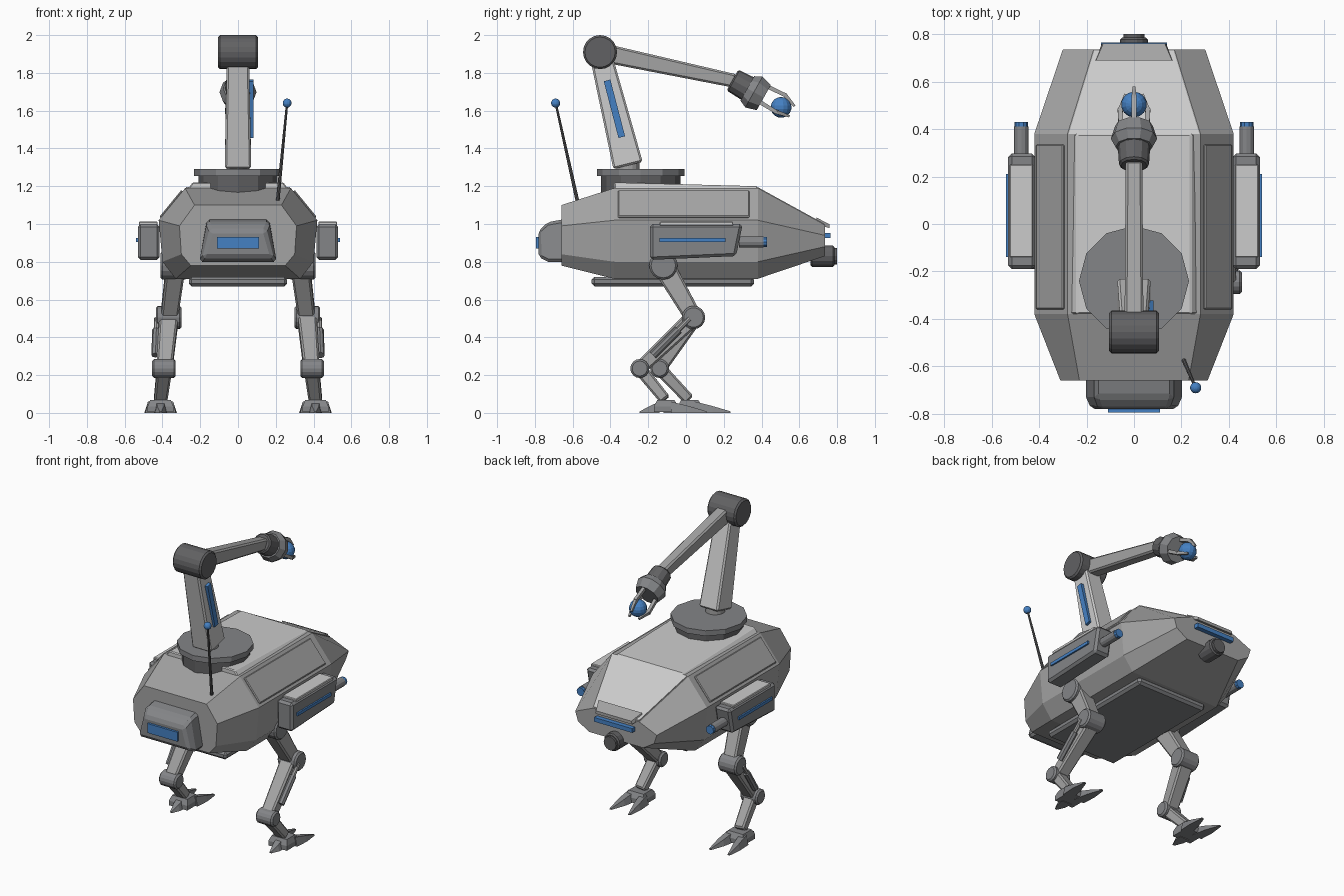
import bpy, bmesh
from math import sin, cos, pi
from mathutils import Vector as V

if "Cube" in bpy.data.objects:
    bpy.data.objects.remove(bpy.data.objects["Cube"])


def material(name, *rgb):
    m = bpy.data.materials.new(name)
    m.diffuse_color = (*rgb, 1)
    m.use_nodes = True
    m.node_tree.nodes["Principled BSDF"].inputs["Base Color"].default_value = m.diffuse_color
    return m


blue = material("blue", 0.06, 0.22, 0.55)
light = material("light_grey", .60, .60, .60)
grey = material("grey", .37, .37, .37)
steel = material("steel", .23, .235, .245)
dark = material("dark_grey", .12, .12, .125)


def loft(name, rings, bevel=0, mat=grey):
    """Skin a row of equal-length point rings and cap both ends."""
    bm = bmesh.new()
    vs = [[bm.verts.new(p) for p in r] for r in rings]
    n = len(rings[0])
    for a, b in zip(vs, vs[1:]):
        for i in range(n):
            bm.faces.new((a[i], a[(i + 1) % n], b[(i + 1) % n], b[i]))
    bm.faces.new(vs[0])
    bm.faces.new(vs[-1])
    bmesh.ops.recalc_face_normals(bm, faces=bm.faces)
    me = bpy.data.meshes.new(name)
    bm.to_mesh(me)
    bm.free()
    me.materials.append(mat)
    ob = bpy.data.objects.new(name, me)
    bpy.context.collection.objects.link(ob)
    if bevel:
        m = ob.modifiers.new("bevel", "BEVEL")
        m.width, m.segments = bevel, 1
        m.limit_method = "ANGLE"
    return ob


def frame(p, q):
    d = (V(q) - V(p)).normalized()
    ref = V((0, 1, 0)) if abs(d.x) > 0.9 else V((1, 0, 0))
    u = (ref - d * ref.dot(d)).normalized()
    return u, d.cross(u)


def beam(name, p, q, size0, size1, bevel=0.01, mat=grey):
    """Tapered bar; sizes are half extents (along x, across)."""
    u, v = frame(p, q)
    ring = lambda c, s: [V(c) + u * s[0] * a + v * s[1] * b
                         for a, b in ((-1, -1), (1, -1), (1, 1), (-1, 1))]
    return loft(name, [ring(p, size0), ring(q, size1)], bevel, mat)


def rod(name, p, q, r0, r1=None, n=16, bevel=0, mat=grey):
    u, v = frame(p, q)
    ring = lambda c, r: [V(c) + (u * cos(2 * pi * i / n) + v * sin(2 * pi * i / n)) * r
                         for i in range(n)]
    return loft(name, [ring(p, r0), ring(q, r0 if r1 is None else r1)], bevel, mat)


def box(name, lo, hi, bevel=0, mat=grey):
    (a, b, c), (d, e, f) = lo, hi
    return loft(name, [[(a, y, c), (d, y, c), (d, y, f), (a, y, f)] for y in (b, e)], bevel, mat)


def sym(y, half):
    """Ring mirrored across x from half-profile points (x, z)."""
    return [(x, y, z) for x, z in half] + [(-x, y, z) for x, z in reversed(half)]


def ball(name, c, r):
    me = bpy.data.meshes.new(name)
    bm = bmesh.new()
    bmesh.ops.create_uvsphere(bm, u_segments=14, v_segments=9, radius=r)
    bm.to_mesh(me)
    bm.free()
    me.materials.append(blue)
    ob = bpy.data.objects.new(name, me)
    ob.location = c
    bpy.context.collection.objects.link(ob)


# faceted hull with lighter plates on back and head
mid = [(.28, 1.19), (.42, 1.02), (.40, .80), (.33, .71)]
loft("hull", [sym(-.66, [(.23, 1.10), (.31, .99), (.30, .84), (.25, .78)]),
              sym(-.38, mid), sym(.38, mid),
              sym(.735, [(.17, .995), (.30, .94), (.28, .88), (.20, .83)])])
loft("back_plate", [sym(-.38, [(.24, 1.22), (.27, 1.18)]),
                    sym(.38, [(.24, 1.2), (.27, 1.17)])], .006, light)
loft("head_plate", [sym(.38, [(.275, 1.195), (.275, 1.17)]),
                    sym(.73, [(.167, 1.003), (.167, .98)])], 0, light)
box("belly_plate", (-.26, -.5, .67), (.26, .36, .72), .015, steel)

# end box with light
loft("end_box", [sym(-.62, [(.165, 1.03), (.205, .80)]),
                 sym(-.73, [(.165, 1.01), (.205, .80)]),
                 sym(-.78, [(.145, .965), (.185, .825)])], .015, steel)
box("end_light", (-.11, -.795, .87), (.11, -.765, .932), 0, blue)

# brow, visor and nose sensor
loft("brow", [sym(.69, [(.16, 1.035), (.165, 1.0)]), sym(.76, [(.13, .998), (.135, .978)])])
box("visor", (-.14, .70, .925), (.14, .765, .953), 0, blue)
rod("sensor_barrel", (0, .66, .83), (0, .785, .83), .058, .058, 14, .008, dark)
rod("sensor_lens", (0, .78, .83), (0, .80, .83), .045, .045, 14, 0, dark)

# turret ring
rod("turret_neck", (0, -.24, 1.16), (0, -.24, 1.26), .21, .21, 12, 0, dark)
rod("turret_flange", (0, -.24, 1.255), (0, -.24, 1.29), .232, .232, 12, 0, steel)

# arm
elbow = (0, -.455, 1.91)
beam("upper_arm", (0, -.307, 1.31), elbow, (.07, .08), (.058, .058), .01, light)
rod("arm_foot", (0, -.307, 1.28), (0, -.307, 1.34), .06)
beam("arm_light", (.068, -.34, 1.46), (.068, -.418, 1.76), (.014, .018), (.014, .018), 0, blue)
rod("elbow", (-.105, *elbow[1:]), (.105, *elbow[1:]), .09, .09, 20, .01, dark)
beam("forearm", elbow, (0, .26, 1.757), (.04, .05), (.035, .036))

# wrist, gripper and held ball
start, d = V((0, .246, 1.762)), V((0, .872, -.49))
n = V((0, .49, .872))
at = lambda t: start + d * t
rod("wrist_collar", at(0), at(.12), .063, .07, 12, .008, dark)
rod("gripper_palm_back", at(.09), at(.13), .078, .098, 10, 0, steel)
rod("gripper_palm", at(.13), at(.19), .098, .08, 10, 0, steel)
ball("gripper_ball", at(.295), .055)
for k in range(3):
    a = 2 * pi * k / 3
    o = n * cos(a) + V((1, 0, 0)) * sin(a)
    beam("finger", at(.17) + o * .06, at(.29) + o * .068, (.011, .011), (.01, .01), 0)
    beam("fingertip", at(.28) + o * .068, at(.355) + o * .04, (.011, .011), (.006, .006), 0)

# antenna
rod("antenna", (.208, -.57, 1.10), (.26, -.69, 1.64), .010, .006, 8, 0, dark)
ball("antenna_tip", (.26, -.69, 1.64), .024)

for s in (1, -1):
    # shoulder panel
    loft("shoulder_panel", [[(s * x, y, z) for x, z in
         ((.30, 1.18), (.415, 1.04), (.40, 1.02), (.28, 1.16))] for y in (-.36, .335)], .005)

    # side pod
    side = [(-.19, .81), (-.19, 1.0), (.30, 1.0), (.265, .83)]
    loft("side_pod", [[(s * x, y, z) for y, z in side] for x in (.415, .53)], .015, steel)
    x0, x1 = sorted((s * .425, s * .525))
    box("pod_lid", (x0, -.14, .99), (x1, .25, 1.012), .004, light)
    rod("pod_barrel", (s * .475, .28, .905), (s * .475, .41, .905), .03, .03, 12, 0, steel)
    rod("pod_muzzle", (s * .475, .40, .905), (s * .475, .43, .905), .028, .028, 10, 0, blue)
    x0, x1 = sorted((s * .52, s * .54))
    box("pod_light", (x0, -.14, .905), (x1, .21, .925), 0, blue)

    # leg, the left one stepping ahead
    step = 0 if s > 0 else .105
    P = lambda x, y, z: (s * x, y, z)
    hip, knee = P(.33, -.12, .78), P(.365, .04, .505)
    ankle, foot = P(.39, -.245 + step, .235), P(.41, -.11 + step * 1.2, .07)
    rod("hip_joint", P(.27, -.12, .78), P(.41, -.12, .78), .075, .075, 16, .01, steel)
    beam("thigh", hip, knee, (.05, .058), (.045, .045))
    rod("knee_joint", P(.30, .04, .505), P(.435, .04, .505), .062, .062, 16, .01, steel)
    beam("shin", knee, ankle, (.05, .046), (.042, .036))
    rod("shin_piston", P(.43, .02, .50), P(.435, -.10 + step * .4, .38), .014, .014, 8)
    rod("piston_sleeve", P(.432, -.04 + step * .2, .44), P(.437, -.175 + step * .7, .305),
        .022, .022, 8, 0, steel)
    rod("ankle_joint", P(.33, *ankle[1:]), P(.455, *ankle[1:]), .05, .05, 16, .01, steel)
    beam("lower_leg", ankle, foot, (.04, .034), (.035, .03))

    # foot with two front toes and a heel claw
    fy = foot[1]
    c = .41
    loft("foot", [[P(c - w, fy - .06 * k, z), P(c + w, fy - .06 * k, z),
                   P(c + w, fy + .07 * k, z), P(c - w, fy + .07 * k, z)]
                  for w, k, z in ((.068, 1, .004), (.068, 1, .035), (.055, .7, .068))], 0, steel)
    for px, py, tx, ty in ((.045, .03, .068, .22), (-.045, .03, -.068, .22), (0, -.03, 0, -.135)):
        ring = lambda x, y, w, h: [P(c + x - w, fy + y, 0), P(c + x + w, fy + y, 0),
                                   P(c + x + w * .6, fy + y, h), P(c + x - w * .6, fy + y, h)]
        loft("toe", [ring(px, py, .036, .06), ring(.5 * (px + tx), .5 * (py + ty), .03, .036),
                     ring(tx, ty, .008, .008)], 0, steel)
